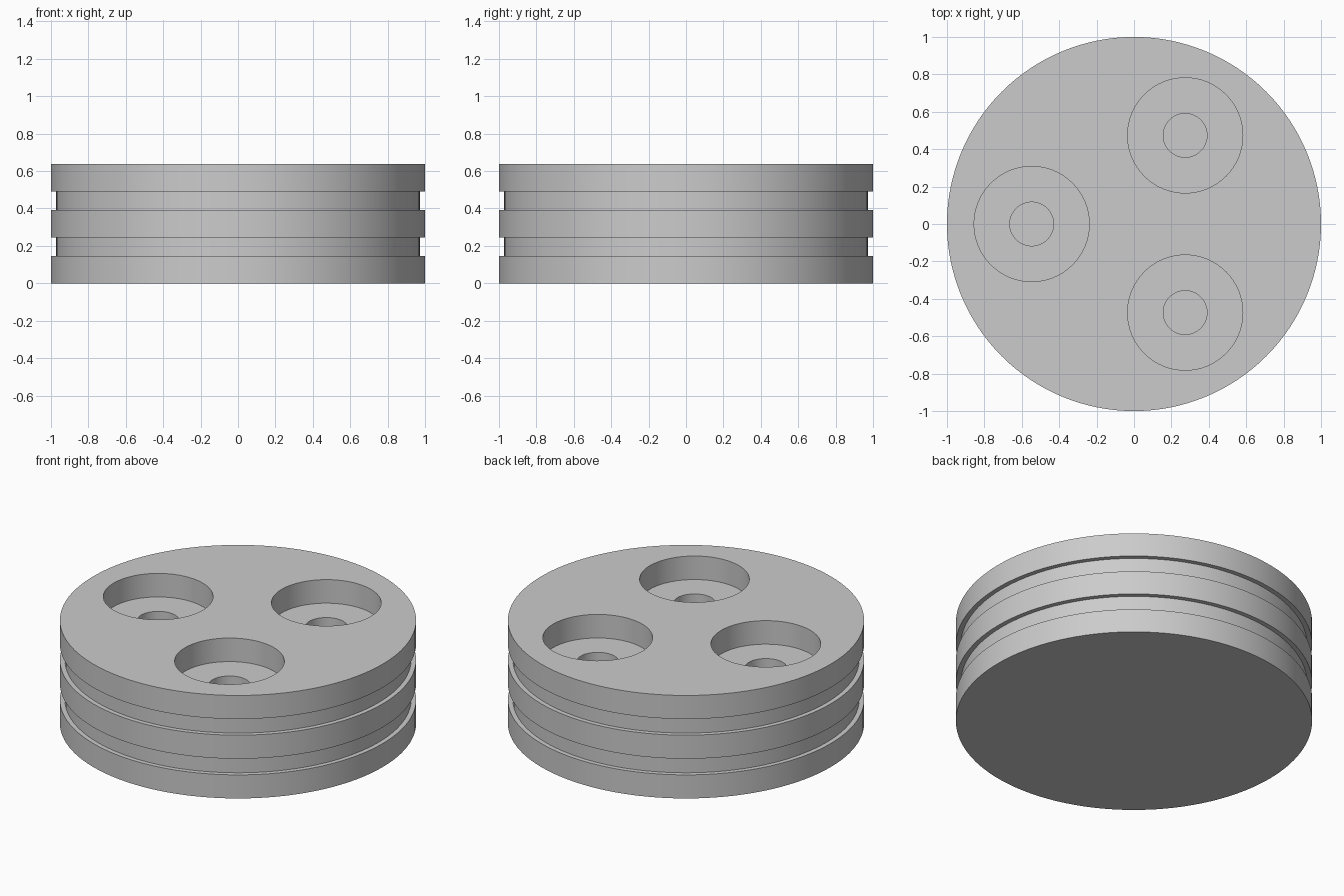
import bpy
import bmesh
from math import cos, sin, radians, tau

cube = bpy.data.objects.get("Cube")
if cube:
    bpy.data.objects.remove(cube, do_unlink=True)

# Single grey finish
grey = bpy.data.materials.new("plain_grey")
grey.use_nodes = True
colour = (0.6, 0.6, 0.6, 1)
grey.diffuse_color = colour
grey.node_tree.nodes["Principled BSDF"].inputs["Base Color"].default_value = colour


def lathe(name, profile, segments):
    """Solid of revolution from (radius, z) rings, bottom to top, capped."""
    bm = bmesh.new()
    rings = [[bm.verts.new((r * cos(tau * i / segments), r * sin(tau * i / segments), z))
              for i in range(segments)] for r, z in profile]
    for low, high in zip(rings, rings[1:]):
        for i in range(segments):
            j = (i + 1) % segments
            bm.faces.new((low[i], low[j], high[j], high[i]))
    bm.faces.new(rings[0][::-1])
    bm.faces.new(rings[-1])
    mesh = bpy.data.meshes.new(name)
    bm.to_mesh(mesh)
    bm.free()
    mesh.materials.append(grey)
    obj = bpy.data.objects.new(name, mesh)
    bpy.context.collection.objects.link(obj)
    return obj


# Round body with two shallow grooves
HEIGHT, RIM, GROOVE = 0.638, 0.146, 0.972
PITCH = (HEIGHT - RIM) / 2
profile = []
for level in range(3):
    z = level * PITCH
    profile += [(1, z), (1, z + RIM)]
    if level < 2:
        profile += [(GROOVE, z + RIM), (GROOVE, z + PITCH)]
body = lathe("grooved_disc", profile, 128)

# Three stepped holes sunk into the top
FLOOR = HEIGHT - RIM
for n, angle in enumerate((60, 180, 300)):
    cutter = lathe(f"stepped_hole_cutter_{n + 1}",
                   [(0.117, PITCH), (0.117, FLOOR), (0.308, FLOOR), (0.308, HEIGHT + 0.1)], 64)
    cutter.location = (0.547 * cos(radians(angle)), 0.547 * sin(radians(angle)), 0)
    cutter.hide_render = True
    cut = body.modifiers.new(f"stepped_hole_{n + 1}", 'BOOLEAN')
    cut.operation, cut.solver, cut.object = 'DIFFERENCE', 'EXACT', cutter

# Apply the cuts, then discard the cutters
bpy.ops.object.select_all(action='DESELECT')
body.select_set(True)
bpy.context.view_layer.objects.active = body
for cut in list(body.modifiers):
    cutter = cut.object
    bpy.ops.object.modifier_apply(modifier=cut.name)
    bpy.data.objects.remove(cutter, do_unlink=True)
bpy.ops.object.shade_smooth_by_angle(angle=radians(30))
